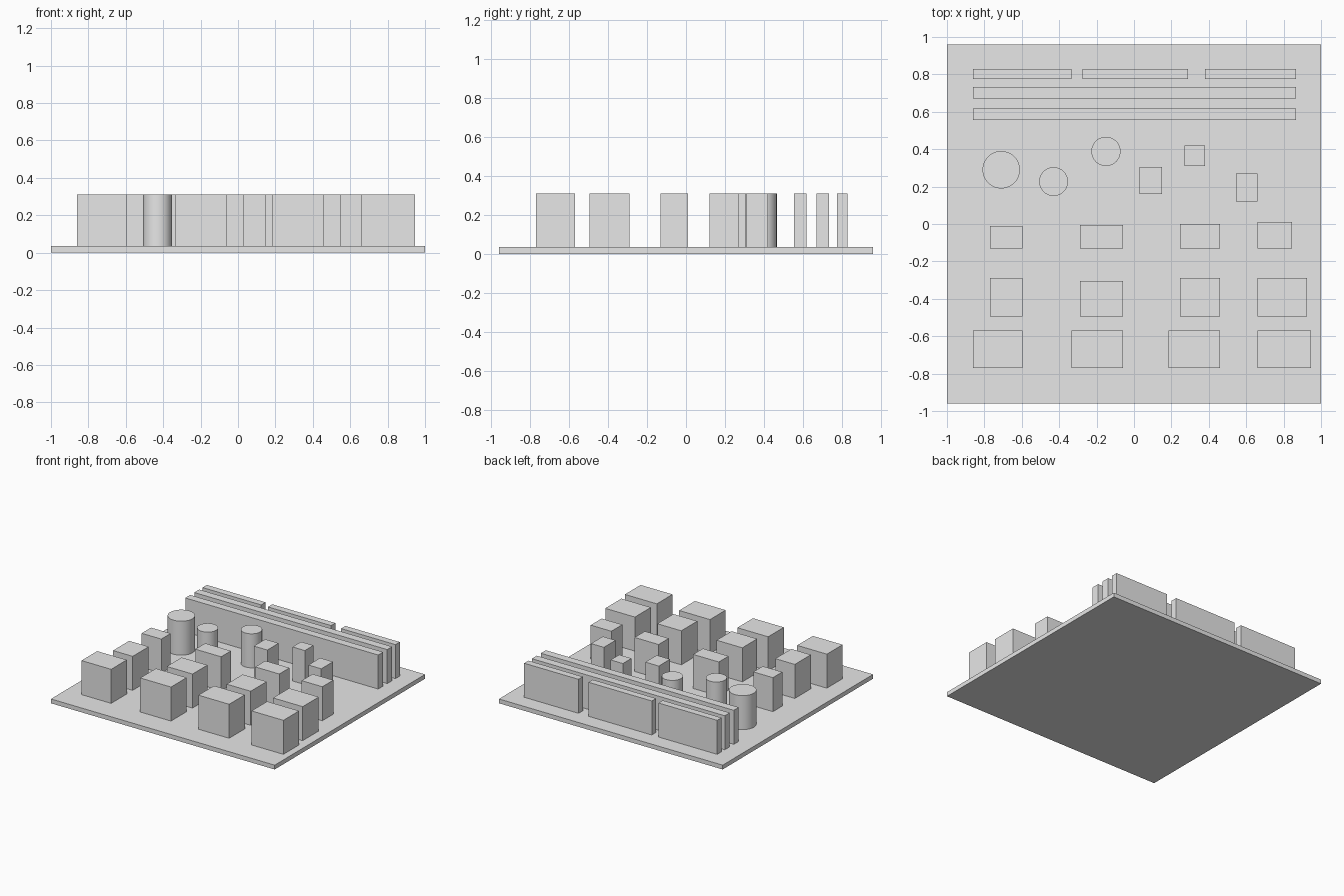
import bpy
import math

cube = bpy.data.objects.get("Cube")
if cube:
    bpy.data.objects.remove(cube, do_unlink=True)

BASE_TOP = 0.035
ROOF = 0.31

# Single plain grey
grey = bpy.data.materials.new("plain_grey")
grey.use_nodes = True
colour = (0.8, 0.8, 0.8, 1)
grey.diffuse_color = colour
grey.node_tree.nodes["Principled BSDF"].inputs["Base Color"].default_value = colour


def finish(name):
    obj = bpy.context.object
    obj.name = name
    obj.data.materials.append(grey)
    return obj


def box(name, x0, x1, y0, y1, z0=BASE_TOP, z1=ROOF):
    bpy.ops.mesh.primitive_cube_add(
        size=1, location=((x0 + x1) / 2, (y0 + y1) / 2, (z0 + z1) / 2))
    obj = finish(name)
    obj.scale = (x1 - x0, y1 - y0, z1 - z0)
    bpy.ops.object.transform_apply(location=False, rotation=False, scale=True)


def tower(name, x, y, radius):
    bpy.ops.mesh.primitive_cylinder_add(
        vertices=48, radius=radius, depth=ROOF - BASE_TOP,
        location=(x, y, (ROOF + BASE_TOP) / 2))
    finish(name)
    bpy.ops.object.shade_smooth_by_angle(angle=math.radians(30))


# Ground plate
box("ground_plate", -1, 1, -0.96, 0.96, 0, BASE_TOP)

# Rows of rectangular blocks: (left, right, front, back)
rows = {
    "front_block": [(-0.86, -0.595, -0.77, -0.57), (-0.335, -0.06, -0.77, -0.57),
                    (0.185, 0.46, -0.77, -0.57), (0.66, 0.945, -0.77, -0.57)],
    "middle_block": [(-0.77, -0.595, -0.495, -0.29), (-0.29, -0.06, -0.495, -0.305),
                     (0.245, 0.46, -0.495, -0.29), (0.66, 0.925, -0.495, -0.29)],
    "rear_block": [(-0.77, -0.595, -0.13, -0.01), (-0.29, -0.06, -0.13, -0.005),
                   (0.245, 0.46, -0.13, 0), (0.66, 0.845, -0.13, 0.01)],
    "small_block": [(0.03, 0.15, 0.16, 0.305), (0.27, 0.38, 0.31, 0.42),
                    (0.545, 0.66, 0.12, 0.27)],
}
for name, blocks in rows.items():
    for i, bounds in enumerate(blocks, 1):
        box(f"{name}_{i}", *bounds)

# Long thin walls, the last row split in three
for i, y in enumerate((0.555, 0.67), 1):
    box(f"long_wall_{i}", -0.86, 0.865, y, y + 0.063)
for i, (x0, x1) in enumerate([(-0.86, -0.335), (-0.275, 0.29), (0.38, 0.865)], 1):
    box(f"back_wall_{i}", x0, x1, 0.775, 0.83)

# Round towers
for i, spec in enumerate([(-0.71, 0.29, 0.1), (-0.43, 0.227, 0.077),
                          (-0.15, 0.388, 0.078)], 1):
    tower(f"round_tower_{i}", *spec)
